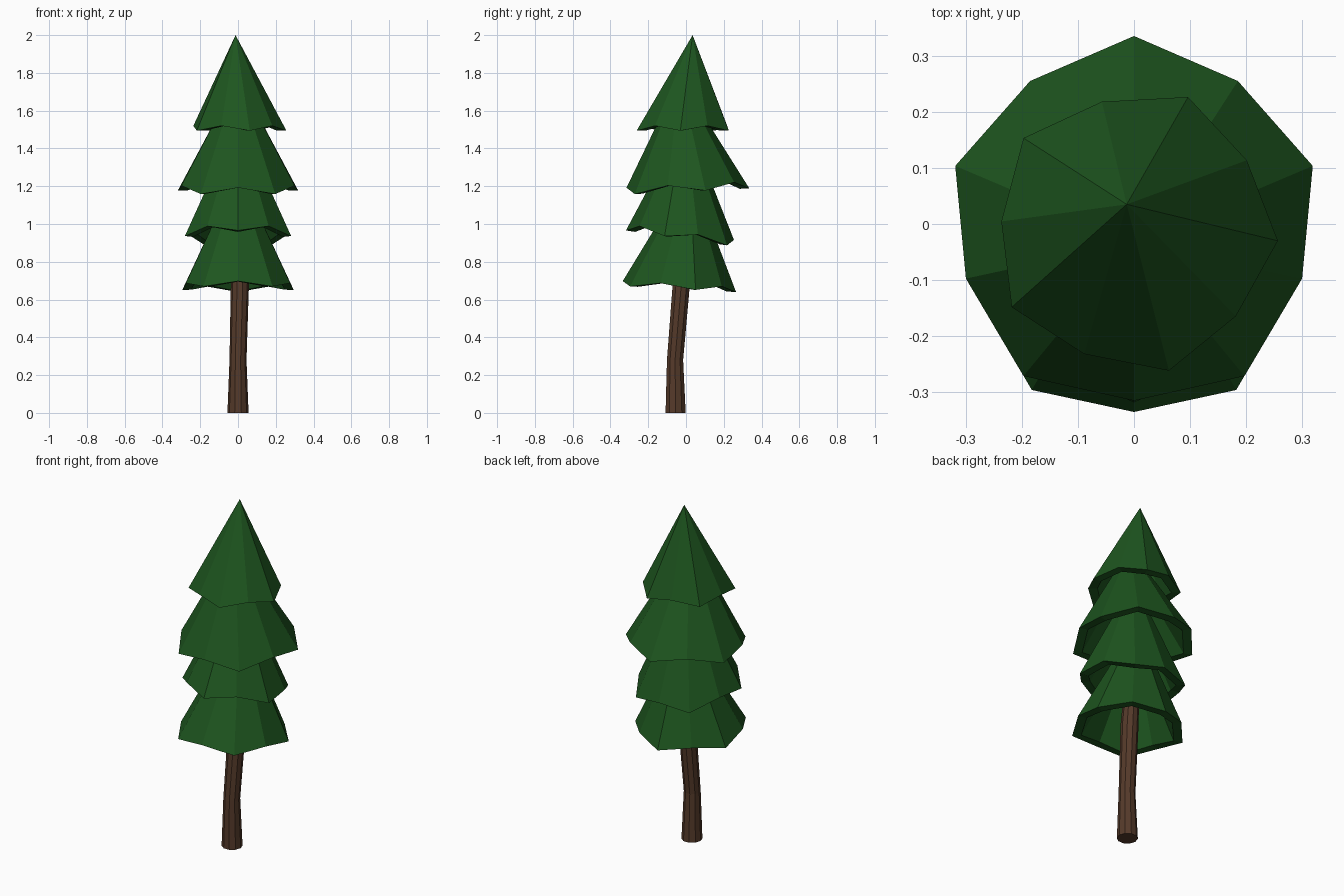
import bpy
import math

if "Cube" in bpy.data.objects:
    bpy.data.objects.remove(bpy.data.objects["Cube"])


def material(name, rgb):
    m = bpy.data.materials.new(name)
    m.diffuse_color = (*rgb, 1)
    m.use_nodes = True
    m.node_tree.nodes["Principled BSDF"].inputs["Base Color"].default_value = m.diffuse_color
    return m


GREEN = material("pine green", (0.0125, 0.091, 0.0135))
BROWN = material("bark brown", (0.09, 0.042, 0.023))
N = 10


def loft(name, rings, mat, cap_start, cap_end):
    """Skin a list of N-point rings; a one-point ring makes a tip."""
    verts, faces, starts = [], [], []
    for r in rings:
        starts.append(len(verts))
        verts += r
    for k in range(len(rings) - 1):
        a, b = starts[k], starts[k + 1]
        for i in range(N):
            j = (i + 1) % N
            if len(rings[k + 1]) == 1:
                faces.append((a + i, a + j, b))
            else:
                faces.append((a + i, a + j, b + j, b + i))
    if cap_start:
        faces.append(tuple(range(N))[::-1])
    if cap_end:
        faces.append(tuple(range(starts[-1], starts[-1] + N)))
    me = bpy.data.meshes.new(name)
    me.from_pydata(verts, [], faces)
    me.materials.append(mat)
    ob = bpy.data.objects.new(name, me)
    bpy.context.collection.objects.link(ob)
    return ob


def ring(cx, cy, z, r, start, zig=0, dz=0, tilt=0):
    """Ring whose corners alternate in radius and height, tilted along y."""
    pts = []
    for i in range(N):
        a = math.radians(start + i * 360 / N)
        s = 1 if i % 2 == 0 else -1
        rad = r + s * zig
        y = cy + rad * math.sin(a)
        pts.append((cx + rad * math.cos(a), y, z - s * dz + tilt * y))
    return pts


# trunk with a slight bend
loft("trunk", [ring(x, y, z, r, 0) for x, y, z, r in [
    (0, -0.055, 0, 0.056), (0, -0.058, 0.28, 0.045),
    (0.01, -0.025, 0.68, 0.048), (0.005, 0.0, 1.05, 0.035)]],
    BROWN, True, True)


# hollow branch tiers: inside top, inner rim, outer rim, outside top
def tier(name, cy, z, r, start, dz, tilt, top):
    tx, ty, tz, tr = top
    t = 0.72                     # how far up the hollow reaches
    inner_r = (r * (1 - t) + tr * t) - 0.055
    rings = [ring(tx * t, cy * (1 - t) + ty * t, z + (tz - z) * t,
                  max(inner_r, 0.015), start),
             ring(0, cy, z, r - 0.05, start, 0.01, dz, tilt),
             ring(0, cy, z, r, start, 0.01, dz, tilt),
             [(tx, ty, tz)] if tr == 0 else ring(tx, ty, tz, tr, start)]
    loft(name, rings, GREEN, True, tr > 0)


tier("bottom_branches", -0.045, 0.667, 0.30, 90, 0.013, -0.053, (0, 0.0, 1.10, 0.09))
tier("lower_branches", -0.022, 0.936, 0.286, -18, 0.017, -0.147, (0, -0.012, 1.40, 0.075))
tier("upper_branches", 0.0, 1.19, 0.325, 90, 0.018, 0.05, (0, -0.025, 1.65, 0.07))
tier("top_branches", -0.012, 1.507, 0.247, -4, 0.013, 0.0, (-0.013, 0.035, 2.0, 0))
